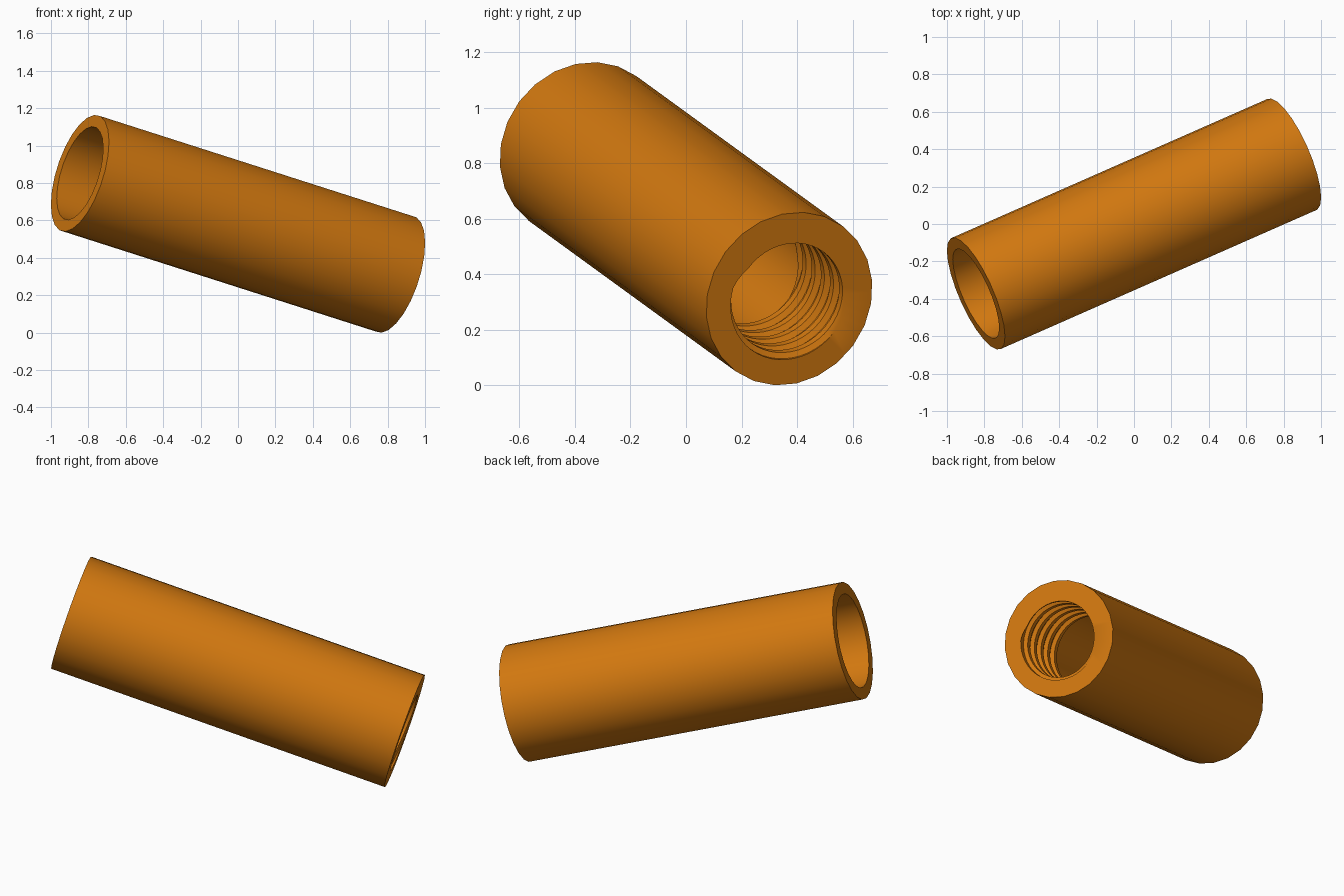
import bpy, bmesh, math
from mathutils import Vector

if "Cube" in bpy.data.objects:
    bpy.data.objects.remove(bpy.data.objects["Cube"])

LEFT = Vector((-0.845, -0.372, 0.852))
RIGHT = Vector((0.845, 0.372, 0.311))
OUTER, BORE = 0.325, 0.260
MINOR, MAJOR = 0.209, 0.229
PITCH, TURNS = 0.085, 5
THREAD = PITCH * TURNS
COLS = 48                       # columns around; outer wall keeps 24 flat sides
START = math.radians(147)       # where the thread begins at the mouth
BREAKS = [(0, MINOR), (0.06, MAJOR), (0.5, MAJOR), (0.62, MINOR), (1, MINOR)]

axis = RIGHT - LEFT
length = axis.length
axis.normalize()
side = Vector((0, 0, 1)).cross(axis).normalized()
up = axis.cross(side)


def thread_radius(phase):
    phase %= 1
    for (a, ra), (b, rb) in zip(BREAKS, BREAKS[1:]):
        if phase <= b:
            return ra + (rb - ra) * (phase - a) / (b - a)
    return MINOR


def column(i):
    """Closed section (radius, depth from threaded mouth) at one angle."""
    phi = i / COLS
    facet = math.cos(math.pi / 24) if i % 2 else 1
    pts = [(OUTER * facet, length), (OUTER * facet, 0)]
    for j in range(TURNS + 2):
        for b, _ in BREAKS[:-1]:
            s = min(max(PITCH * (j + b - phi), 0), THREAD)
            pts.append((thread_radius(s / PITCH + phi), s))
    pts += [(BORE * facet, THREAD), (BORE * facet, length)]
    return pts


# Tube wall, end faces, internal thread and bore in one lofted skin
bm = bmesh.new()
grid = []
for i in range(COLS + 1):
    ang = START + 2 * math.pi * i / COLS
    radial = side * math.cos(ang) + up * math.sin(ang)
    grid.append([bm.verts.new(RIGHT - axis * s + radial * r) for r, s in column(i)])
for a, b in zip(grid, grid[1:]):
    n = len(a)
    for k in range(n):
        m = (k + 1) % n
        bm.faces.new((a[k], a[m], b[m], b[k]))
bmesh.ops.remove_doubles(bm, verts=bm.verts[:], dist=1e-5)
bmesh.ops.dissolve_degenerate(bm, edges=bm.edges[:], dist=1e-5)
bmesh.ops.recalc_face_normals(bm, faces=bm.faces[:])

mesh = bpy.data.meshes.new("threaded_tube")
bm.to_mesh(mesh)
bm.free()
tube = bpy.data.objects.new("threaded_tube", mesh)
bpy.context.collection.objects.link(tube)

# Orange finish
orange = bpy.data.materials.new("orange")
orange.diffuse_color = (0.65, 0.19, 0.005, 1)
orange.use_nodes = True
orange.node_tree.nodes["Principled BSDF"].inputs["Base Color"].default_value = orange.diffuse_color
mesh.materials.append(orange)

bpy.context.view_layer.objects.active = tube
tube.select_set(True)
bpy.ops.object.shade_smooth_by_angle(angle=math.radians(30))
